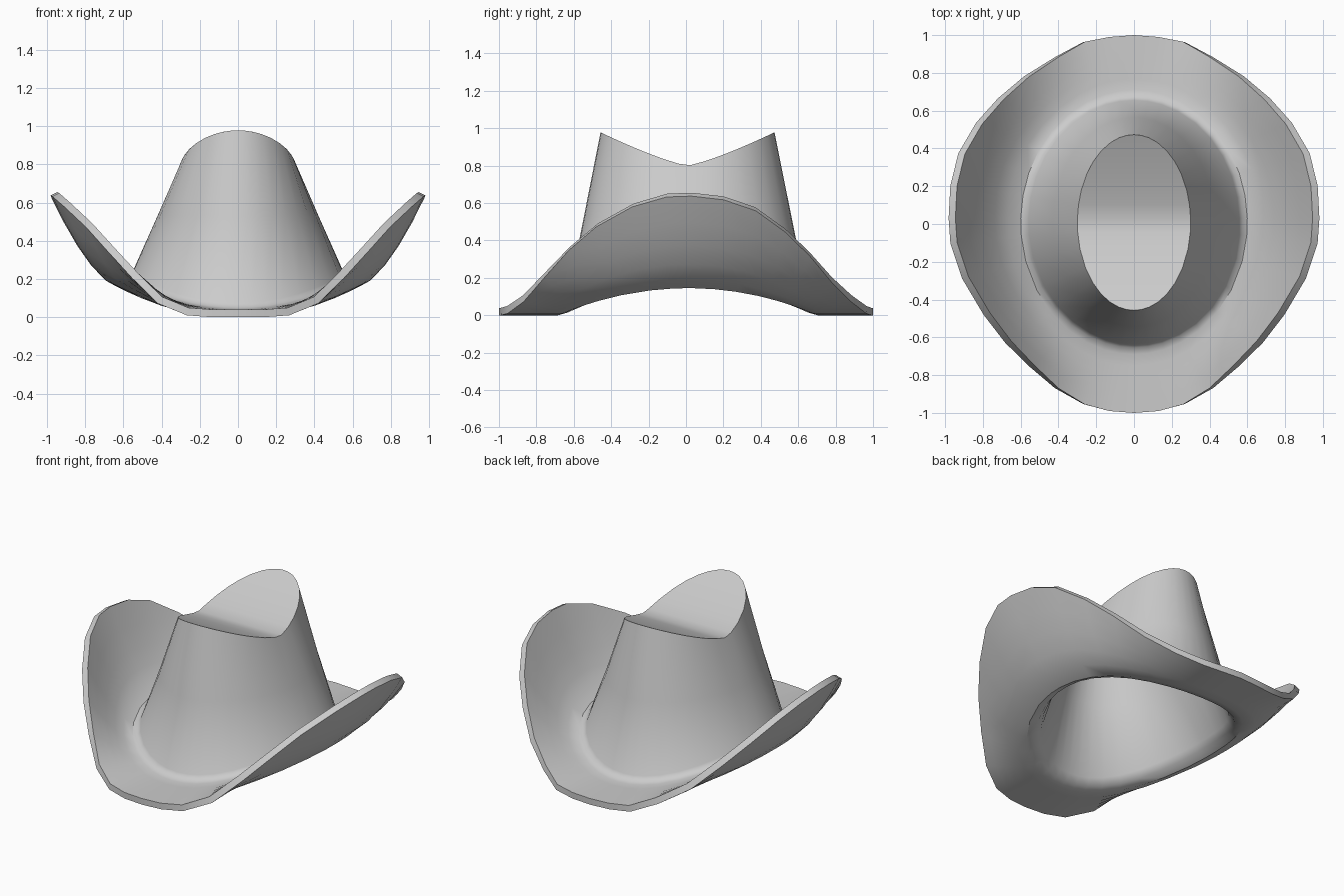
import bpy, bmesh
from math import atan2, cos, sin, radians

if "Cube" in bpy.data.objects:
    bpy.data.objects.remove(bpy.data.objects["Cube"])

# Right half of the lower brim edge, front to back (x, y, z)
HALF = [(0, -1, 0), (.13, -.99, 0), (.26, -.955, .01), (.40, -.87, .07),
        (.53, -.75, .20), (.66, -.62, .34), (.78, -.47, .47), (.90, -.28, .58),
        (.965, -.10, .635), (.975, .03, .64), (.965, .20, .62), (.92, .37, .56),
        (.82, .53, .44), (.70, .66, .31), (.56, .78, .17), (.40, .885, .07),
        (.26, .965, .01), (.13, .99, 0), (0, 1, 0)]
THICK = 0.04
edge = HALF + [(-x, y, z) for x, y, z in HALF[-2:0:-1]]
N = len(edge)
angles = [atan2(y, x) for x, y, z in edge]


def oval(a, b, z_side, z_end, dy=0.01):
    """Oval ring whose height changes from the sides to the front and back."""
    return [(a * cos(t), b * sin(t) + dy, z_end + (z_side - z_end) * cos(t) ** 2)
            for t in angles]


# Upper brim edge, offset from the lower edge by the felt thickness
rim = [(x * (1 - .03 * z / .64), y, z + THICK - .025 * z / .64) for x, y, z in edge]
base = oval(.60, .70, .19, .04)

# Curled brim between the rim and the crown base
rings = [rim]
for u in (.8, .6, .4, .2):
    rings.append([(b[0] + (r[0] - b[0]) * u, b[1] + (r[1] - b[1]) * u,
                   b[2] + (r[2] - b[2]) * u ** 1.6) for r, b in zip(rim, base)])
rings.append(base)

# Fillet, tapered crown wall and dipped crown edge
foot = oval(.558, .645, .225, .075)
top = [(.30 * cos(t), .465 * sin(t) + .008, .80 + .178 * abs(sin(t)) ** 1.25)
       for t in angles]
rings += [oval(.575, .665, .202, .05), foot]
rings.append([tuple((p + q) / 2 for p, q in zip(f, c)) for f, c in zip(foot, top)])
rings.append(top)

bm = bmesh.new()
loops = [[bm.verts.new(p) for p in ring] for ring in rings]
for lo, hi in zip(loops, loops[1:]):
    for i in range(N):
        j = (i + 1) % N
        bm.faces.new((lo[i], lo[j], hi[j], hi[i]))

# Saddle-shaped crown top, bridged from left to right
c = loops[-1]
for i in range(N // 2):
    quad = [c[i], c[i + 1], c[N - i - 1], c[(N - i) % N]]
    bm.faces.new(list(dict.fromkeys(quad)))
bm.normal_update()

mesh = bpy.data.meshes.new("cowboy_hat")
bm.to_mesh(mesh)
bm.free()
hat = bpy.data.objects.new("cowboy_hat", mesh)
bpy.context.collection.objects.link(hat)

# Felt thickness towards the inside
solid = hat.modifiers.new("felt", 'SOLIDIFY')
solid.thickness = THICK
solid.offset = -1
solid.use_even_offset = True

bpy.context.view_layer.objects.active = hat
hat.select_set(True)
bpy.ops.object.modifier_apply(modifier="felt")
bpy.ops.object.shade_smooth_by_angle(angle=radians(40))
